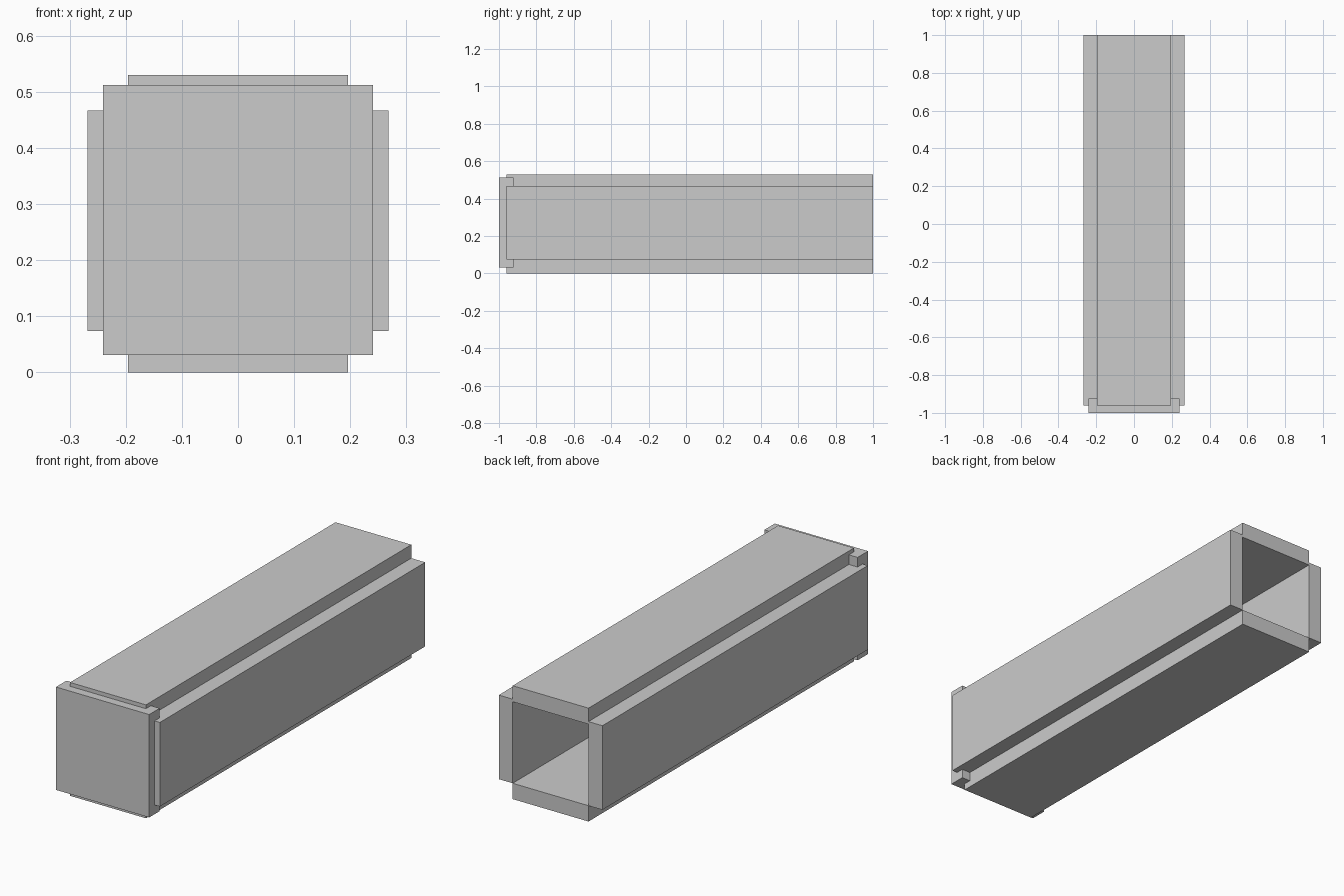
import bpy
import bmesh
from mathutils import Vector

if "Cube" in bpy.data.objects:
    bpy.data.objects.remove(bpy.data.objects["Cube"])


def box(name, lo, hi):
    """Box spanning two opposite corners."""
    lo, hi = Vector(lo), Vector(hi)
    bm = bmesh.new()
    bmesh.ops.create_cube(bm, size=1)
    bmesh.ops.scale(bm, vec=hi - lo, verts=bm.verts)
    bmesh.ops.translate(bm, vec=(lo + hi) / 2, verts=bm.verts)
    mesh = bpy.data.meshes.new(name)
    bm.to_mesh(mesh)
    bm.free()
    obj = bpy.data.objects.new(name, mesh)
    bpy.context.collection.objects.link(obj)
    return obj


Y0, Y1 = -0.96, 1.0      # length of the long panels
IN, OUT = 0.196, 0.268   # inner and outer half width

# Floor and roof panels
box("bottom_panel", (-IN, Y0, 0), (IN, Y1, 0.074))
box("top_panel", (-IN, Y0, 0.455), (IN, Y1, 0.53))

# Side walls, meeting the floor and roof at their inner corners
box("left_wall", (-OUT, Y0, 0.074), (-IN, Y1, 0.467))
box("right_wall", (IN, Y0, 0.074), (OUT, Y1, 0.467))

# Front cap closing the tube; the back stays open
box("front_cap", (-0.241, -1.0, 0.031), (0.241, -0.923, 0.512))
